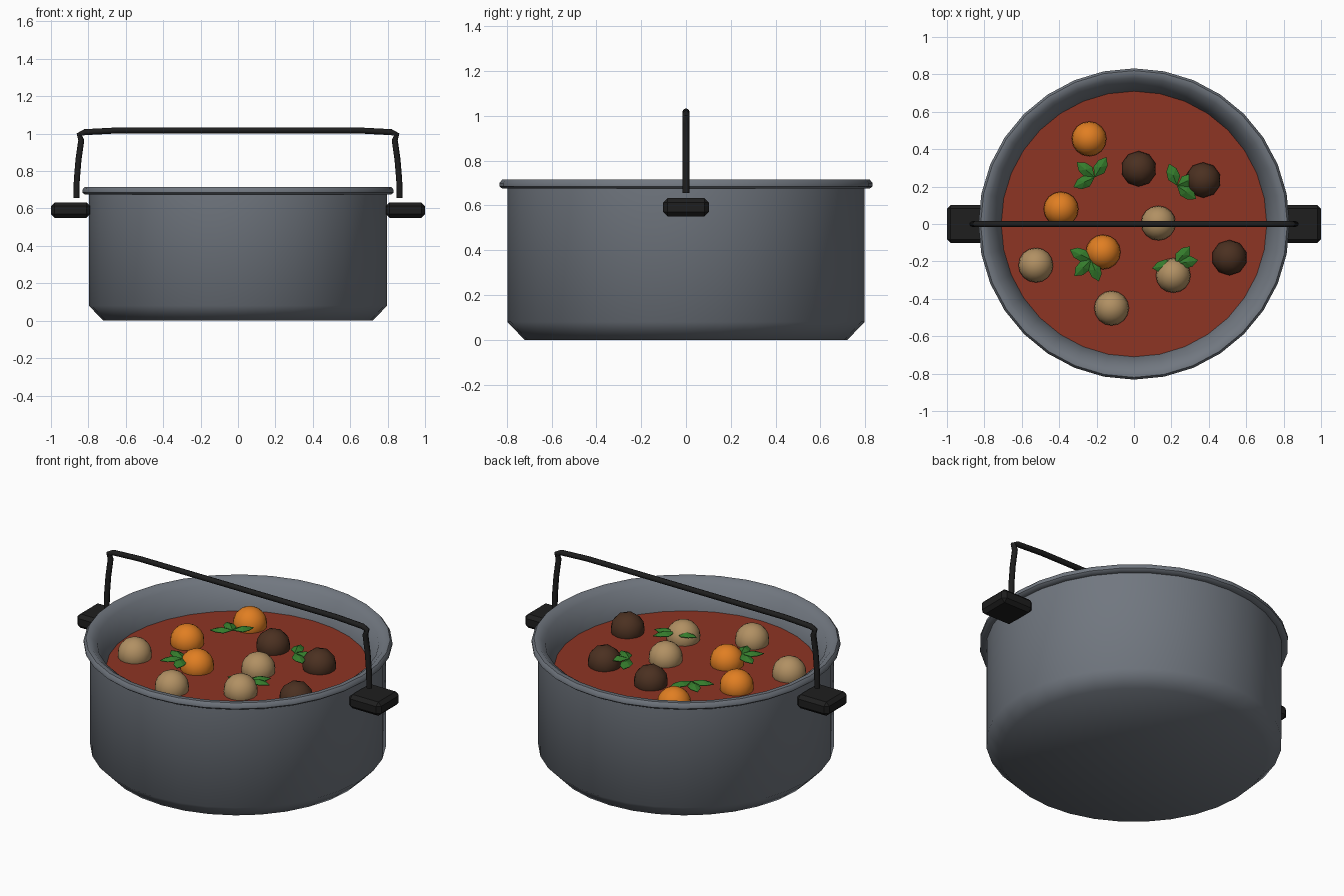
import bpy, bmesh, math
from mathutils import Vector, Matrix

if "Cube" in bpy.data.objects:
    bpy.data.objects.remove(bpy.data.objects["Cube"])


def material(name, r, g, b):
    m = bpy.data.materials.new(name)
    m.diffuse_color = (r, g, b, 1)
    m.use_nodes = True
    m.node_tree.nodes["Principled BSDF"].inputs["Base Color"].default_value = m.diffuse_color
    return m


GREY = material("grey_metal", 0.165, 0.185, 0.215)
BLACK = material("black_handle", 0.013, 0.013, 0.013)
RED = material("red_soup", 0.27, 0.035, 0.017)
ORANGE = material("orange_carrot", 0.75, 0.21, 0.016)
TAN = material("tan_potato", 0.44, 0.28, 0.125)
BROWN = material("brown_meat", 0.07, 0.03, 0.015)
GREEN = material("green_leaf", 0.035, 0.2, 0.025)

SOUP_Z = 0.55


def add_object(name, bm, mat, smooth=None):
    bmesh.ops.recalc_face_normals(bm, faces=bm.faces)
    me = bpy.data.meshes.new(name)
    bm.to_mesh(me)
    bm.free()
    me.materials.append(mat)
    ob = bpy.data.objects.new(name, me)
    bpy.context.collection.objects.link(ob)
    if smooth:
        bpy.context.view_layer.objects.active = ob
        bpy.ops.object.select_all(action='DESELECT')
        ob.select_set(True)
        bpy.ops.object.shade_smooth_by_angle(angle=math.radians(smooth))
    return ob


def lathe(name, profile, mat, smooth, steps=32):
    bm = bmesh.new()
    vs = [bm.verts.new((r, 0, z)) for r, z in profile]
    es = [bm.edges.new(p) for p in zip(vs, vs[1:])]
    bmesh.ops.spin(bm, geom=vs + es, axis=(0, 0, 1), cent=(0, 0, 0),
                   angle=2 * math.pi, steps=steps, use_duplicate=False)
    bmesh.ops.remove_doubles(bm, verts=bm.verts, dist=1e-4)
    return add_object(name, bm, mat, smooth)


# Pot: floor, chamfer, wall, rolled rim, tapered inside
lathe("pot", [(0, 0), (0.72, 0), (0.797, 0.08), (0.797, 0.675), (0.82, 0.675),
              (0.832, 0.685), (0.832, 0.70), (0.82, 0.715), (0.795, 0.715),
              (0.78, 0.70), (0.76, 0.69), (0.71, SOUP_Z), (0.64, 0.08),
              (0, 0.06)], GREY, 50)

# Soup surface
bm = bmesh.new()
bmesh.ops.create_circle(bm, cap_ends=True, segments=32, radius=0.711,
                        matrix=Matrix.Translation((0, 0, SOUP_Z)))
soup = add_object("soup", bm, RED)
if soup.data.polygons[0].normal.z < 0:
    soup.data.flip_normals()

# Side grips
for side, x in (("left", -0.895), ("right", 0.895)):
    bm = bmesh.new()
    bmesh.ops.create_cube(bm, size=1, matrix=Matrix.Translation((x, 0, 0.591))
                          @ Matrix.Diagonal((0.21, 0.204, 0.082, 1)))
    bmesh.ops.bevel(bm, geom=bm.edges[:], offset=0.02, segments=1,
                    affect='EDGES', profile=0.5)
    add_object(side + "_grip", bm, BLACK)

# Carrying bar: a tube along a mirrored path
half = [(0.864, 0.655), (0.862, 0.75), (0.853, 0.86), (0.838, 0.965),
        (0.848, 0.995), (0.82, 1.008), (0.65, 1.017)]
path = half + [(-x, z) for x, z in reversed(half)]
bm = bmesh.new()
rings = []
for i, (x, z) in enumerate(path):
    a = Vector(path[max(i - 1, 0)])
    b = Vector(path[min(i + 1, len(path) - 1)])
    t = (b - a).normalized()
    n = Vector((-t.y, 0, t.x))
    rings.append([bm.verts.new(Vector((x, 0, z)) + 0.016 * (
        n * math.cos(k * math.pi / 4) + Vector((0, math.sin(k * math.pi / 4), 0))))
        for k in range(8)])
for r, s in zip(rings, rings[1:]):
    for k in range(8):
        bm.faces.new((r[k], r[(k + 1) % 8], s[(k + 1) % 8], s[k]))
bm.faces.new(rings[0])
bm.faces.new(rings[-1])
add_object("carrying_bar", bm, BLACK, 50)

# Round chunks floating in the soup
chunks = [
    ("carrot", ORANGE, [(-0.24, 0.455), (-0.39, 0.08), (-0.165, -0.15)]),
    ("meat", BROWN, [(0.025, 0.295), (0.37, 0.235), (0.51, -0.18)]),
    ("potato", TAN, [(0.13, 0.005), (-0.525, -0.22), (0.21, -0.275), (-0.12, -0.45)]),
]
for name, mat, spots in chunks:
    for i, (x, y) in enumerate(spots):
        bm = bmesh.new()
        loc = Matrix.Translation((x, y, 0.57))
        if mat is BROWN:
            bmesh.ops.create_icosphere(bm, subdivisions=2, radius=0.095, matrix=loc)
        else:
            bmesh.ops.create_uvsphere(bm, u_segments=16, v_segments=10,
                                      radius=0.093, matrix=loc)
        add_object(f"{name}_{i + 1}", bm, mat, 60)

# Leaf sprigs: folded pointed leaves fanned round a centre
sprigs = [(-0.21, 0.25, (60, 140, 205)), (0.23, 0.205, (110, 25, -35)),
          (-0.23, -0.19, (155, 225, 290)), (0.22, -0.215, (10, 50, 190))]
outline = [(0, 0, 0), (0.045, -0.034, -0.006), (0.09, -0.028, -0.006),
           (0.125, 0, -0.008), (0.09, 0.028, -0.006), (0.045, 0.034, -0.006)]
for i, (x, y, angles) in enumerate(sprigs):
    bm = bmesh.new()
    for a in angles:
        m = Matrix.Translation((x, y, 0.615)) @ Matrix.Rotation(math.radians(a), 4, 'Z')
        v = [bm.verts.new(m @ Vector(p)) for p in outline]
        mid = bm.verts.new(m @ Vector((0.06, 0, 0.012)))
        for k in range(6):
            bm.faces.new((v[k], v[(k + 1) % 6], mid))
    ob = add_object(f"leaf_sprig_{i + 1}", bm, GREEN)
    thick = ob.modifiers.new("thickness", 'SOLIDIFY')
    thick.thickness = 0.004
